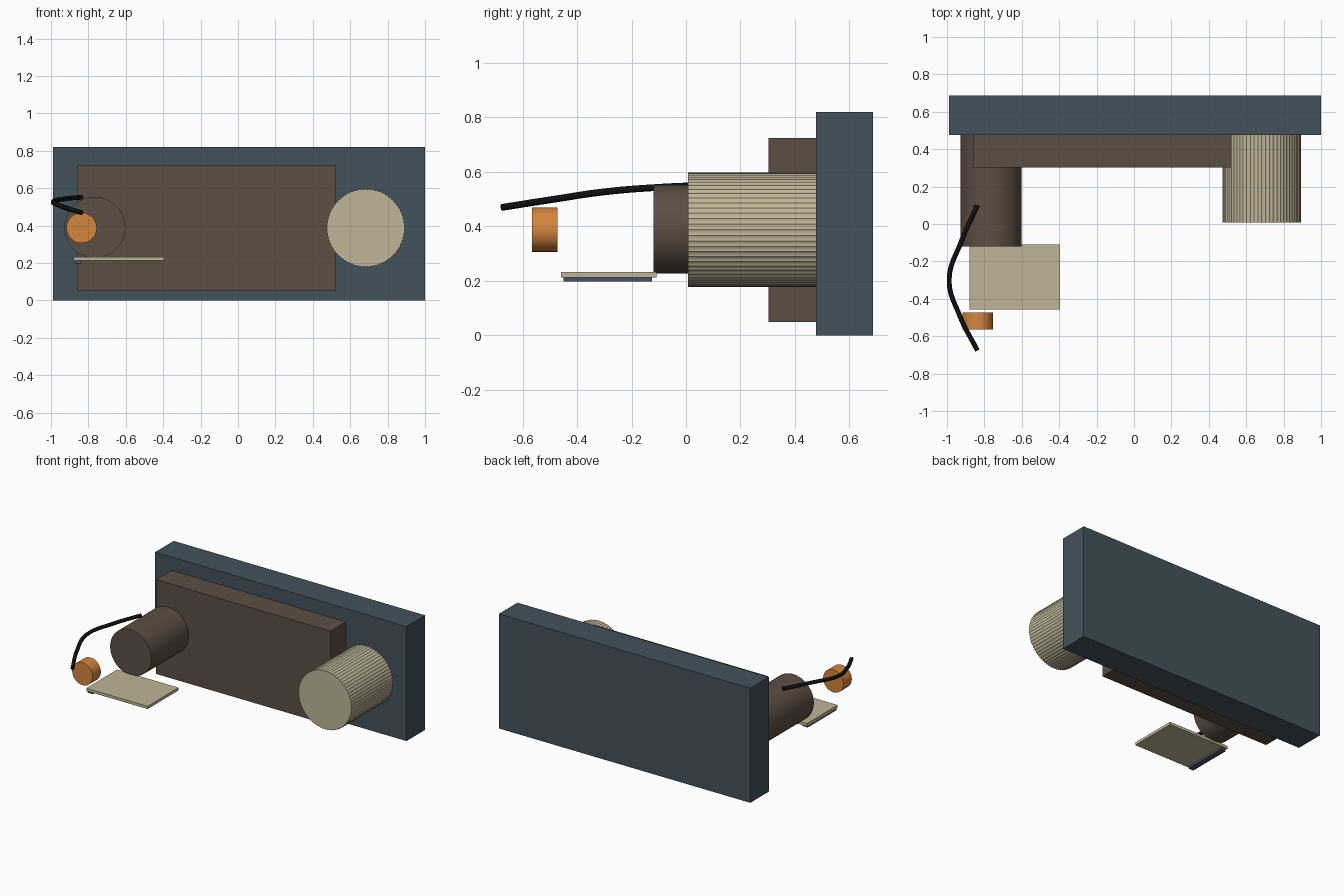
import bpy, bmesh, math
from mathutils import Matrix

cube = bpy.data.objects.get("Cube")
if cube:
    bpy.data.objects.remove(cube, do_unlink=True)


def srgb(c):
    c /= 255
    return c / 12.92 if c <= 0.04045 else ((c + 0.055) / 1.055) ** 2.4


def material(name, r, g, b):
    m = bpy.data.materials.new(name)
    m.use_nodes = True
    col = (srgb(r), srgb(g), srgb(b), 1)
    m.diffuse_color = col
    bsdf = next(n for n in m.node_tree.nodes if n.type == 'BSDF_PRINCIPLED')
    bsdf.inputs["Base Color"].default_value = col
    return m


SLATE = material("slate blue", 67, 82, 92)
BROWN = material("dark brown", 92, 78, 67)
BEIGE = material("beige", 192, 181, 152)
ORANGE = material("copper orange", 212, 134, 61)
NAVY = material("dusk blue", 74, 80, 104)
BLACK = material("black", 16, 16, 16)


def add_object(name, mesh, mat, smooth=False):
    obj = bpy.data.objects.new(name, mesh)
    bpy.context.collection.objects.link(obj)
    mesh.materials.clear()
    mesh.materials.append(mat)
    if smooth:
        bpy.ops.object.select_all(action='DESELECT')
        obj.select_set(True)
        bpy.context.view_layer.objects.active = obj
        bpy.ops.object.shade_smooth_by_angle(angle=math.radians(40))
    return obj


def finish(name, bm, mat, smooth=False):
    bmesh.ops.recalc_face_normals(bm, faces=bm.faces)
    mesh = bpy.data.meshes.new(name)
    bm.to_mesh(mesh)
    bm.free()
    return add_object(name, mesh, mat, smooth)


def box(name, x, y, z, mat):
    """Box from (min, max) ranges."""
    bm = bmesh.new()
    bmesh.ops.create_cube(bm, size=1)
    for v in bm.verts:
        v.co = [r[0] if c < 0 else r[1] for c, r in zip(v.co, (x, y, z))]
    return finish(name, bm, mat)


def barrel(name, x, z, radius, y, mat, sides=64, groove=0):
    """Cylinder along y; groove pulls in every other side edge for a knurl."""
    bm = bmesh.new()
    ring = []
    for i in range(sides):
        a = 2 * math.pi * i / sides
        r = radius - groove * (i % 2)
        ring.append(bm.verts.new((x + r * math.cos(a), y[0], z + r * math.sin(a))))
    cap = bm.faces.new(ring)
    out = bmesh.ops.extrude_face_region(bm, geom=[cap], use_keep_orig=True)
    moved = [g for g in out["geom"] if isinstance(g, bmesh.types.BMVert)]
    bmesh.ops.translate(bm, verts=moved, vec=(0, y[1] - y[0], 0))
    return finish(name, bm, mat, smooth=True)


# Backing and mounted block
box("back_panel", (-0.99, 1.0), (0.477, 0.687), (0, 0.82), SLATE)
box("mounting_block", (-0.86, 0.52), (0.302, 0.477), (0.05, 0.725), BROWN)

# Barrels
barrel("dark_barrel", -0.765, 0.39, 0.163, (-0.12, 0.477), BROWN)
barrel("knurled_dial", 0.683, 0.388, 0.21, (0.008, 0.477), BEIGE, sides=128, groove=0.004)
barrel("copper_disc", -0.836, 0.388, 0.081, (-0.565, -0.472), ORANGE)

# Floating tray with a strip under its outer edge
box("tray", (-0.88, -0.395), (-0.458, -0.109), (0.213, 0.233), BEIGE)
box("tray_strip", (-0.876, -0.836), (-0.449, -0.125), (0.198, 0.213), NAVY)

# Bowed cable
path = [(-0.838, 0.10, 0.552), (-0.922, -0.09, 0.544), (-0.988, -0.30, 0.527),
        (-0.932, -0.49, 0.499), (-0.838, -0.675, 0.47)]
curve = bpy.data.curves.new("cable_path", 'CURVE')
curve.dimensions = '3D'
curve.bevel_depth = 0.013
curve.bevel_resolution = 3
curve.use_fill_caps = True
curve.resolution_u = 12
spline = curve.splines.new('BEZIER')
spline.bezier_points.add(len(path) - 1)
for p, co in zip(spline.bezier_points, path):
    p.co = co
    p.handle_left_type = p.handle_right_type = 'AUTO'
helper = bpy.data.objects.new("cable_path", curve)
bpy.context.collection.objects.link(helper)
bpy.context.view_layer.update()
graph = bpy.context.evaluated_depsgraph_get()
cable_mesh = bpy.data.meshes.new_from_object(helper.evaluated_get(graph))
bpy.data.objects.remove(helper, do_unlink=True)
add_object("cable", cable_mesh, BLACK, smooth=True)
